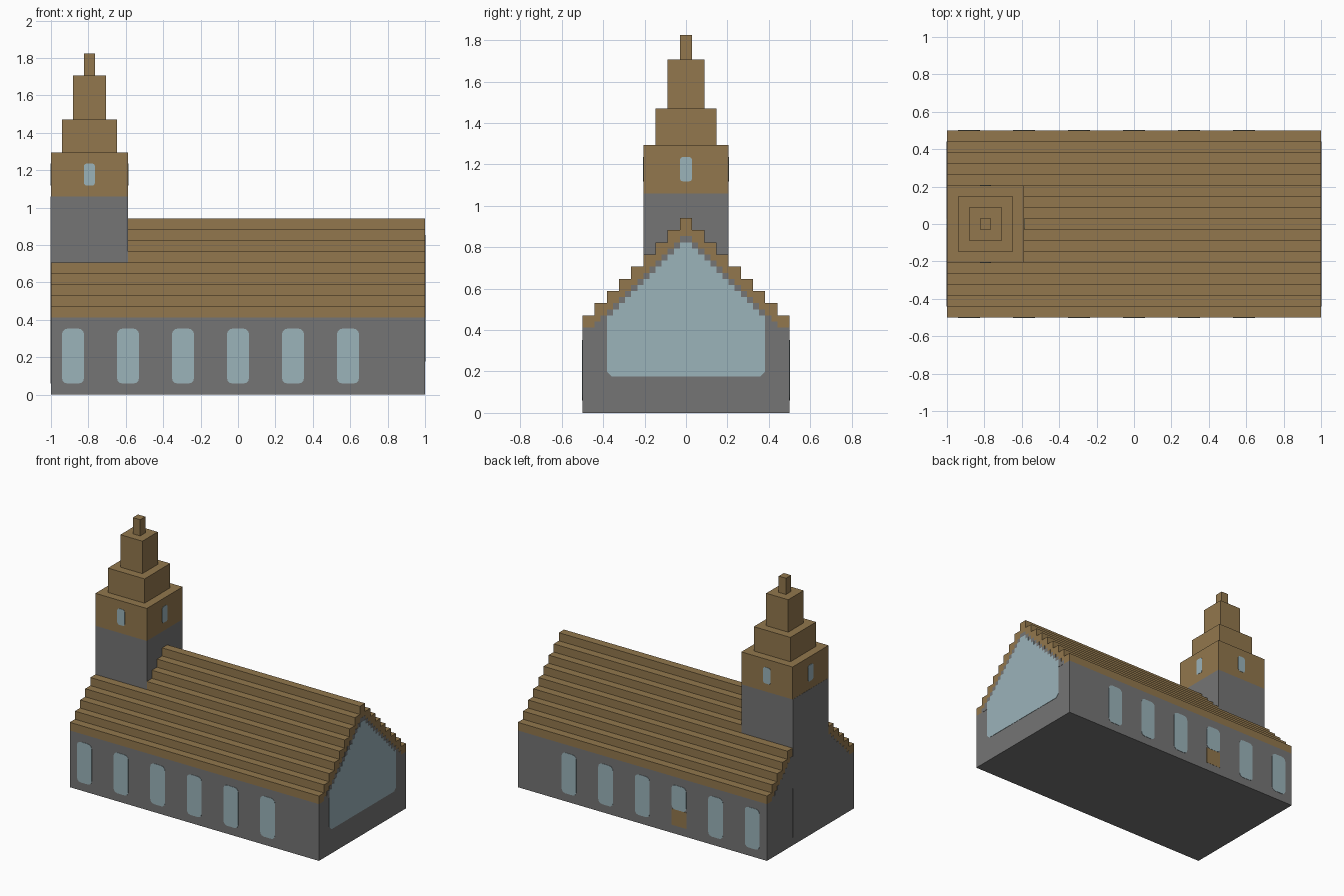
import bpy, bmesh, math
from mathutils import Matrix, Vector

if "Cube" in bpy.data.objects:
    bpy.data.objects.remove(bpy.data.objects["Cube"], do_unlink=True)

U = 1 / 17             # building block size; all helpers take block units
END = 17               # half length of the nave
SIDE = 8.5             # half width of the nave
TOWER_X = -END + 3.5
PROUD = 0.04           # how far flat plates stand out


def material(name, rgb):
    m = bpy.data.materials.new(name)
    m.use_nodes = True
    m.diffuse_color = (*rgb, 1)
    m.node_tree.nodes["Principled BSDF"].inputs["Base Color"].default_value = (*rgb, 1)
    return m


STONE = material("grey stone", (0.178, 0.178, 0.178))
WOOD = material("brown wood", (0.287, 0.185, 0.074))
GLASS = material("pale blue glass", (0.328, 0.451, 0.491))


def prism(name, outline, mat, start, depth, turn=0.0, pivot=(0, 0)):
    """Extrude an (across, up) outline outward, then turn it about the vertical.
    Unturned, across is +x and outward is -y."""
    bm = bmesh.new()
    face = bm.faces.new([bm.verts.new((a, -start, z)) for a, z in outline])
    new = bmesh.ops.extrude_face_region(bm, geom=[face])["geom"]
    bmesh.ops.translate(bm, vec=(0, -depth, 0),
                        verts=[v for v in new if isinstance(v, bmesh.types.BMVert)])
    bmesh.ops.recalc_face_normals(bm, faces=bm.faces)
    bm.transform(Matrix.Scale(U, 4) @ Matrix.Translation((*pivot, 0))
                 @ Matrix.Rotation(turn, 4, "Z"))
    mesh = bpy.data.meshes.new(name)
    bm.to_mesh(mesh)
    bm.free()
    mesh.materials.append(mat)
    obj = bpy.data.objects.new(name, mesh)
    bpy.context.collection.objects.link(obj)
    return obj


def rect(half, low, high):
    return [(-half, low), (half, low), (half, high), (-half, high)]


def stairs(half, low, first, step, count, chamfer=0.0):
    """Symmetric outline that steps inward as it rises."""
    right = [(half - chamfer, low), (half, low + chamfer)] if chamfer else [(half, low)]
    for k in range(count):
        right += [(half - k * step, first + k * step)]
        if k < count - 1:
            right += [(half - (k + 1) * step, first + k * step)]
    return right + [(-a, z) for a, z in reversed(right)]


def rounded(centre, half, low, high, r):
    pts = []
    corners = [(half - r, high - r), (r - half, high - r), (r - half, low + r), (half - r, low + r)]
    for q, (a, z) in enumerate(corners):
        for s in range(4):
            t = math.pi / 2 * (q + s / 3)
            pts.append((centre + a + r * math.cos(t), z + r * math.sin(t)))
    return pts


EAST = math.pi / 2
WEST = -math.pi / 2
BACK = math.pi

# Nave walls and stepped roof, the ridge stopping at the tower
prism("nave_walls", rect(SIDE, 0, 7), STONE, -END, 2 * END, EAST)
prism("lower_roof", stairs(SIDE, 7, 8, 1, 5), WOOD, -END, 2 * END, EAST)
prism("upper_roof", stairs(3.5, 12, 13, 1, 4), WOOD, 7 - END, 2 * END - 7, EAST)

# Stone gables under the roof edge and the great east window
for name, turn in (("east_gable", EAST), ("west_gable", WEST)):
    prism(name, stairs(7.5, 7, 7.5, 0.5, 15), STONE, END, PROUD / 2, turn)
prism("great_window", stairs(6.5, 3, 8, 0.5, 13, 0.4), GLASS, END, PROUD, EAST)

# Side windows, one on the back sitting above a door
for k in range(6):
    x = 2 + 5 * k - END
    prism(f"front_window_{k + 1}", rounded(x, 1, 1, 6, 0.5), GLASS, SIDE, PROUD)
    low = 3 if k == 2 else 1
    prism(f"back_window_{k + 1}", rounded(-x, 1, low, 6, 0.5), GLASS, SIDE, PROUD, BACK)
    if k == 2:
        prism("back_door", [(a - x, z) for a, z in rect(1, 1, 3)], WOOD, SIDE, PROUD / 2, BACK)

# Tower shaft, set just proud of the west wall, and its shrinking wooden tiers
shaft = prism("tower_shaft", rect(3.5, 1, 18), STONE, -3.5, 7 + PROUD / 2, WEST, (TOWER_X, 0))
for n, (half, low, high) in enumerate([(3.5, 18, 22), (2.5, 22, 25), (1.5, 25, 29), (0.5, 29, 31)]):
    prism(f"spire_tier_{n + 1}", rect(half, low, high), WOOD, -half, 2 * half, 0, (TOWER_X, 0))

# One small window on each face of the belfry
for name, turn in (("front", 0), ("left", EAST), ("back", BACK), ("right", WEST)):
    prism(f"belfry_{name}_window", rounded(0, 0.5, 19, 21, 0.25), GLASS, 3.5, PROUD,
          turn, (TOWER_X, 0))
